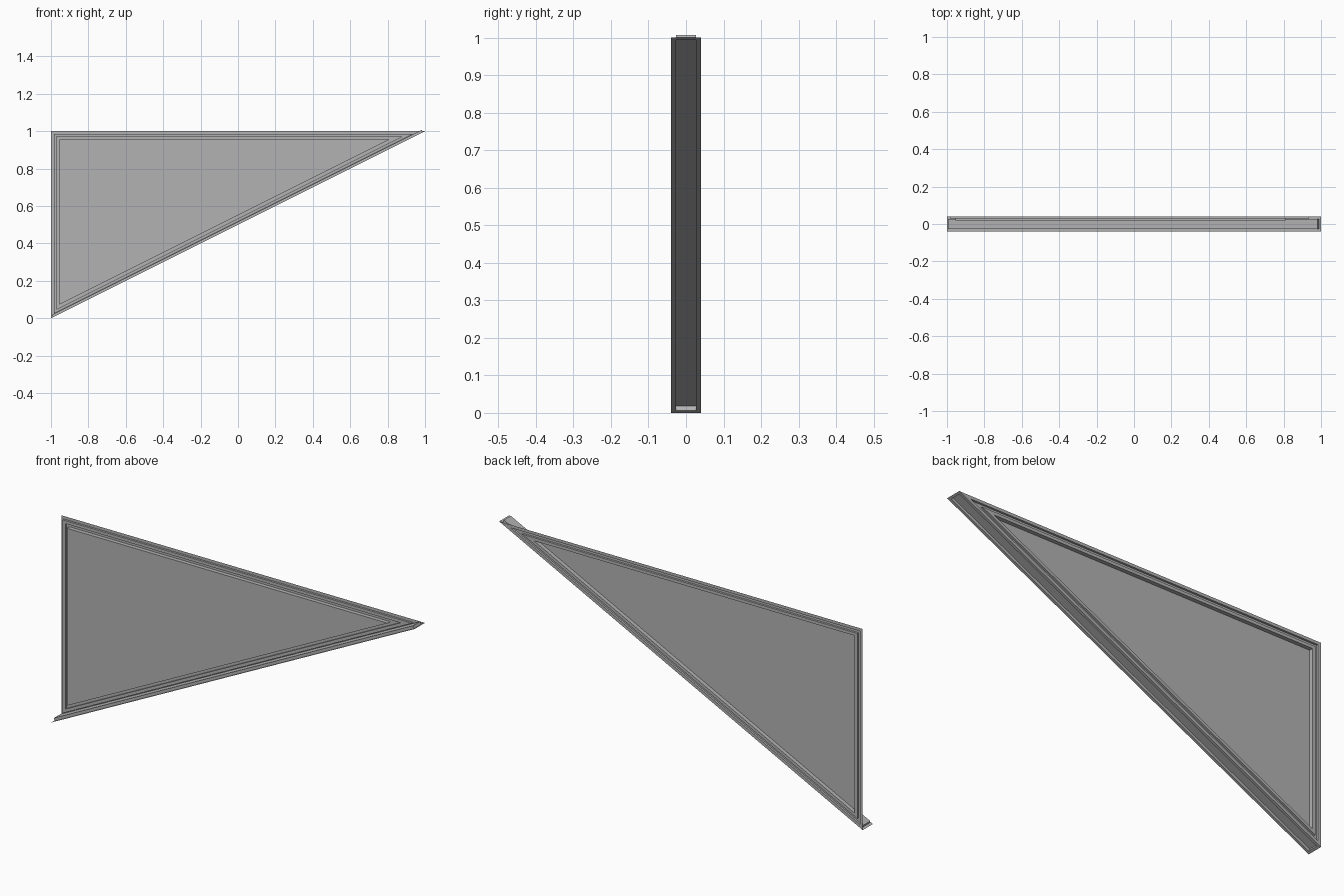
import bpy, bmesh, math
from mathutils import Vector

if "Cube" in bpy.data.objects:
    bpy.data.objects.remove(bpy.data.objects["Cube"])

grey = bpy.data.materials.new("dark_grey")
grey.diffuse_color = (0.45, 0.45, 0.45, 1)
grey.use_nodes = True
grey.node_tree.nodes["Principled BSDF"].inputs["Base Color"].default_value = grey.diffuse_color


def stepped_sheet(name, rings):
    """Join matching point loops into a stepped sheet, capping the last loop."""
    bm = bmesh.new()
    loops = [[bm.verts.new(p) for p in ring] for ring in rings]
    for a, b in zip(loops, loops[1:]):
        n = len(a)
        for i in range(n):
            j = (i + 1) % n
            bm.faces.new((a[i], a[j], b[j], b[i]))
    bm.faces.new(loops[-1])
    bm.normal_update()
    mesh = bpy.data.meshes.new(name)
    bm.to_mesh(mesh)
    bm.free()
    mesh.materials.append(grey)
    obj = bpy.data.objects.new(name, mesh)
    bpy.context.collection.objects.link(obj)
    return obj


SLOPE = math.atan2(1, 2)


def triangle(inset, y):
    """Right triangle under the top edge, moved inward by inset on all sides."""
    tip = inset / math.tan(SLOPE / 2)
    foot = inset / math.tan((math.pi / 2 - SLOPE) / 2)
    return [(-1 + inset, y, foot), (1 - tip, y, 1 - inset), (-1 + inset, y, 1 - inset)]


# Triangular panel: rim, groove, inner rim, then the recessed middle
stepped_sheet("triangle_panel", [
    triangle(0.0, 0.04), triangle(0.015, 0.04),
    triangle(0.015, 0.03), triangle(0.03, 0.03),
    triangle(0.03, 0.04), triangle(0.045, 0.04),
    triangle(0.045, 0.02),
])

# Sloping edge strip with a recessed centre along the long side
along = Vector((2, 0, 1)).normalized()
inward = Vector((-1, 0, 2)).normalized()
middle = Vector((0, 0, 0.5))
HALF = math.sqrt(5) / 2


def strip(inset, depth):
    u, w = HALF - inset, 0.04 - inset
    return [middle + along * (su * u) + Vector((0, sy * w, 0)) + inward * depth
            for su, sy in ((-1, -1), (1, -1), (1, 1), (-1, 1))]


stepped_sheet("sloping_edge", [strip(0, 0), strip(0.013, 0), strip(0.013, 0.014)])
